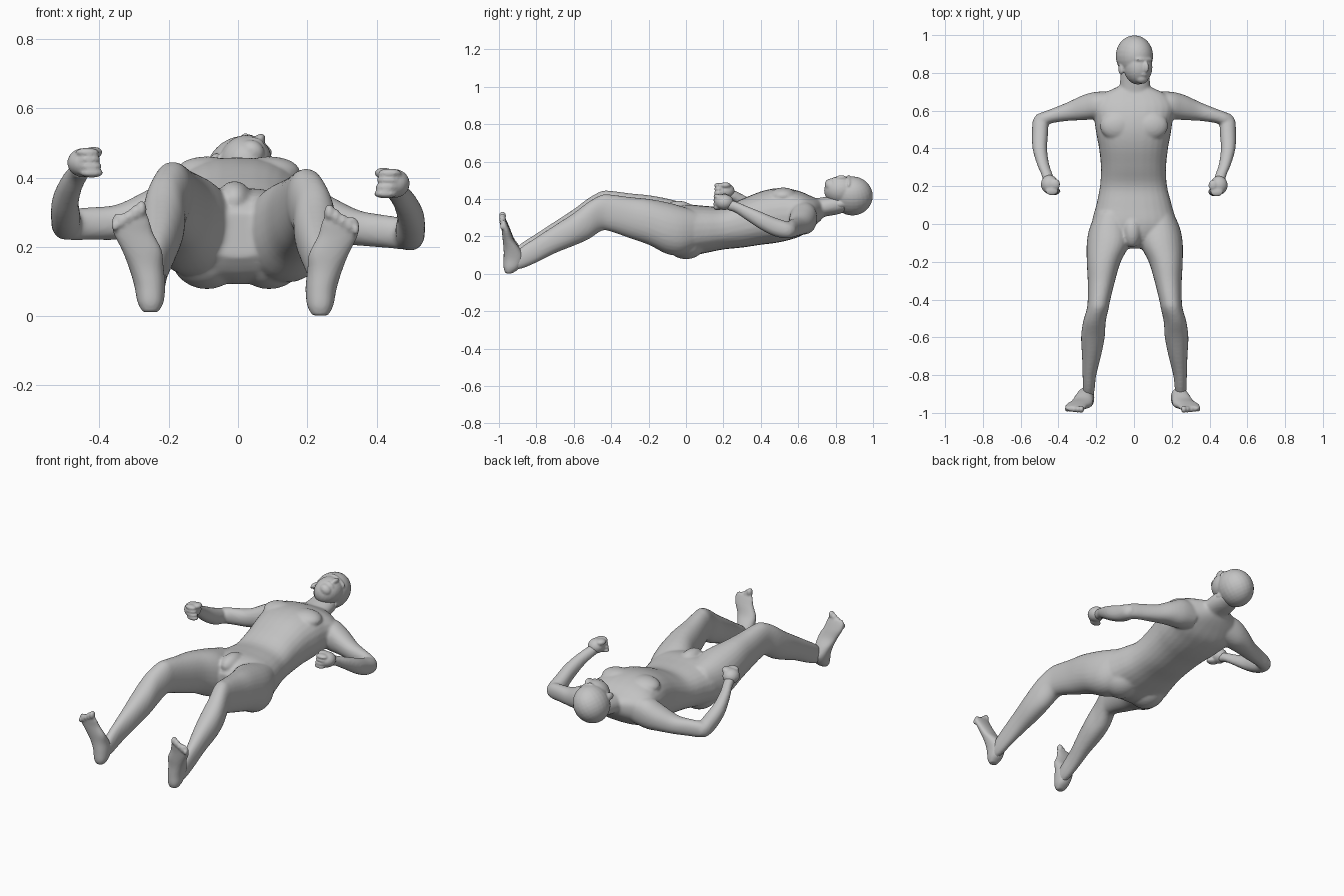
import bpy, bmesh, math
from mathutils import Matrix, Vector

if "Cube" in bpy.data.objects:
    bpy.data.objects.remove(bpy.data.objects["Cube"])

skin = bpy.data.materials.new("skin_grey")
skin.diffuse_color = (0.55, 0.55, 0.55, 1)
skin.use_nodes = True
skin.node_tree.nodes["Principled BSDF"].inputs["Base Color"].default_value = skin.diffuse_color


def catmull(a, b, c, d, t):
    return [0.5 * (2*q + (r - p)*t + (2*p - 5*q + 4*r - s)*t*t + (3*q - p - 3*r + s)*t**3)
            for p, q, r, s in zip(a, b, c, d)]


def loft(bm, axis, rows, power=2.2, n=28, steps=4):
    """Closed tube through slices (position, min, max, min, max) across one axis."""
    pts = [rows[0]] + list(rows) + [rows[-1]]
    fine = [catmull(*pts[i:i + 4], k / steps)
            for i in range(len(rows) - 1) for k in range(steps)] + [rows[-1]]
    others = [i for i in range(3) if i != axis]
    rings = []
    for p, a0, a1, b0, b1 in fine:
        ring = []
        for k in range(n):
            t = 2 * math.pi * k / n
            co = Vector((0, 0, 0))
            co[axis] = p
            for i, lo, hi, f in ((others[0], a0, a1, math.cos(t)), (others[1], b0, b1, math.sin(t))):
                co[i] = (lo + hi) / 2 + (hi - lo) / 2 * math.copysign(abs(f) ** (2 / power), f)
            ring.append(bm.verts.new(co))
        rings.append(ring)
    for r, s in zip(rings, rings[1:]):
        for k in range(n):
            bm.faces.new((r[k], r[(k + 1) % n], s[(k + 1) % n], s[k]))
    bm.faces.new(rings[0][::-1])
    bm.faces.new(rings[-1])


def blob(bm, centre, radii, turn=None):
    m = Matrix.Translation(centre) @ Matrix.Diagonal((*radii, 1))
    bmesh.ops.create_uvsphere(bm, u_segments=24, v_segments=16, radius=1,
                              matrix=turn @ m if turn else m)


def finish(name, bm, voxel, smooth):
    """Fuse overlapping volumes into one soft skin."""
    bmesh.ops.recalc_face_normals(bm, faces=bm.faces)
    me = bpy.data.meshes.new(name)
    bm.to_mesh(me)
    bm.free()
    me.materials.append(skin)
    me.polygons.foreach_set("use_smooth", [True] * len(me.polygons))
    ob = bpy.data.objects.new(name, me)
    bpy.context.collection.objects.link(ob)
    r = ob.modifiers.new("fuse", 'REMESH')
    r.mode, r.voxel_size, r.use_smooth_shade = 'VOXEL', voxel, True
    s = ob.modifiers.new("soften", 'SMOOTH')
    s.factor, s.iterations = 0.5, smooth


def side(rows, axis, s, shift=0.0, drop=lambda r: 0.0):
    """Place left-hand rows on side s (-1 keeps them, 1 mirrors), with small pose offsets."""
    if s < 0:
        return rows
    out = []
    for r in rows:
        p, a0, a1, b0, b1 = r
        d = drop(r)
        if axis == 0:
            out.append((-p, a0, a1, b0 - d, b1 - d))
        elif axis == 1:
            out.append((p, -a1 + shift, -a0 + shift, b0 - d, b1 - d))
        else:
            out.append((p - d, -a1 + shift, -a0 + shift, b0, b1))
    return out


# Torso and neck, sliced along the body
body = bmesh.new()
loft(body, 1, [(-.13, -.10, .10, .17, .30), (-.08, -.18, .18, .115, .35), (0, -.222, .222, .092, .37),
               (.1, -.20, .20, .11, .363), (.2, -.18, .175, .13, .36), (.3, -.175, .17, .14, .40),
               (.4, -.185, .18, .155, .44), (.48, -.20, .195, .165, .457), (.55, -.21, .205, .18, .455),
               (.62, -.22, .22, .205, .437), (.68, -.18, .18, .25, .41), (.72, -.10, .10, .285, .395),
               (.74, -.06, .06, .31, .39)], power=2.4)
loft(body, 1, [(.66, -.08, .08, .28, .40), (.74, -.075, .085, .305, .41),
               (.80, -.07, .08, .315, .42), (.85, -.06, .07, .33, .42)])
blob(body, (-.01, -.04, .335), (.05, .085, .055))

upper_arm = [(-.12, .56, .70, .24, .40), (-.20, .555, .70, .225, .395), (-.27, .55, .682, .225, .36),
             (-.35, .546, .645, .22, .322), (-.43, .535, .612, .22, .314), (-.49, .52, .59, .22, .308),
             (-.525, .53, .57, .24, .29)]
forearm = [(.585, -.51, -.47, .24, .28), (.55, -.535, -.455, .22, .305), (.48, -.54, -.455, .235, .335),
           (.40, -.537, -.46, .28, .375), (.32, -.515, -.45, .34, .415), (.26, -.49, -.43, .385, .445),
           (.22, -.48, -.42, .40, .46)]
leg = [(.06, -.20, -.04, .16, .355), (-.02, -.235, -.02, .12, .38), (-.10, -.25, -.02, .125, .402),
       (-.20, -.25, -.07, .175, .42), (-.30, -.245, -.10, .21, .43), (-.40, -.245, -.125, .245, .443),
       (-.45, -.25, -.135, .25, .442), (-.52, -.27, -.15, .205, .405), (-.60, -.28, -.155, .17, .345),
       (-.70, -.275, -.175, .13, .28), (-.80, -.272, -.20, .08, .215), (-.87, -.27, -.208, .05, .17),
       (-.92, -.265, -.215, .04, .13)]
foot = [(.012, -.275, -.23, -.965, -.93), (.04, -.29, -.215, -.975, -.89), (.09, -.30, -.21, -.975, -.865),
        (.14, -.315, -.215, -.975, -.885), (.19, -.335, -.22, -.98, -.92), (.24, -.36, -.245, -.985, -.94),
        (.275, -.365, -.255, -.99, -.955), (.295, -.355, -.262, -.99, -.965)]

for s, label in ((-1, "left_x"), (1, "right_x")):
    # Chest, buttock, arm and leg of this side join the body
    blob(body, (s * .09, .52, .415), (.09, .075, .046))
    blob(body, (s * .09, 0, .175), (.105, .11, .097))
    loft(body, 0, side(upper_arm, 0, s, 0, lambda r: .015 + .08 * max(0, -r[0] - .33)))
    loft(body, 1, side(forearm, 1, s, 0, lambda r: .03 + .03 * (.55 - r[0]) / .33))
    loft(body, 1, side(leg, 1, s, .008, lambda r: .02))

    # Fist: palm, four curled fingers and a thumb
    hand = bmesh.new()
    c = Vector((-.447, .21, .443)) if s < 0 else Vector((.45, .205, .383))
    blob(hand, c, (.046, .05, .042))
    for i in range(4):
        blob(hand, c + Vector((-s * (.012 + .004 * i), -.035, .03 - .02 * i)), (.034, .024, .013))
    blob(hand, c + Vector((-s * .03, 0, .03)), (.026, .03, .016))
    finish(label + "_hand", hand, .006, 3)

    # Foot with five toes
    fbm = bmesh.new()
    shift, d = (0, 0) if s < 0 else (-.015, .01)
    loft(fbm, 2, side(foot, 2, s, shift, lambda r: .01))
    for i in range(5):
        rad = .019 - .0015 * i
        blob(fbm, (s * (.279 + .019 * i) + shift, -.981, .309 - .012 * i - d), (rad * .8, rad, rad * 1.25))
    finish(label + "_foot", fbm, .006, 3)

finish("body", body, .008, 5)

# Head, turned to one side
head = bmesh.new()
turn = Matrix.Translation((.005, .87, .42)) @ Matrix.Rotation(math.radians(33), 4, 'Y')
for centre, radii in (((0, .02, -.005), (.095, .109, .108)),     # skull
                      ((0, -.04, .03), (.075, .092, .079)),      # face
                      ((0, -.098, .068), (.036, .03, .03)),      # chin
                      ((0, -.04, .108), (.014, .03, .018)),      # nose
                      ((0, 0, .092), (.052, .014, .016)),        # brow
                      ((0, -.078, .096), (.025, .011, .012)),    # lips
                      ((.08, -.05, -.012), (.012, .03, .02)),    # ears
                      ((-.08, -.05, -.012), (.012, .03, .02))):
    blob(head, centre, radii, turn)
finish("head", head, .006, 3)
